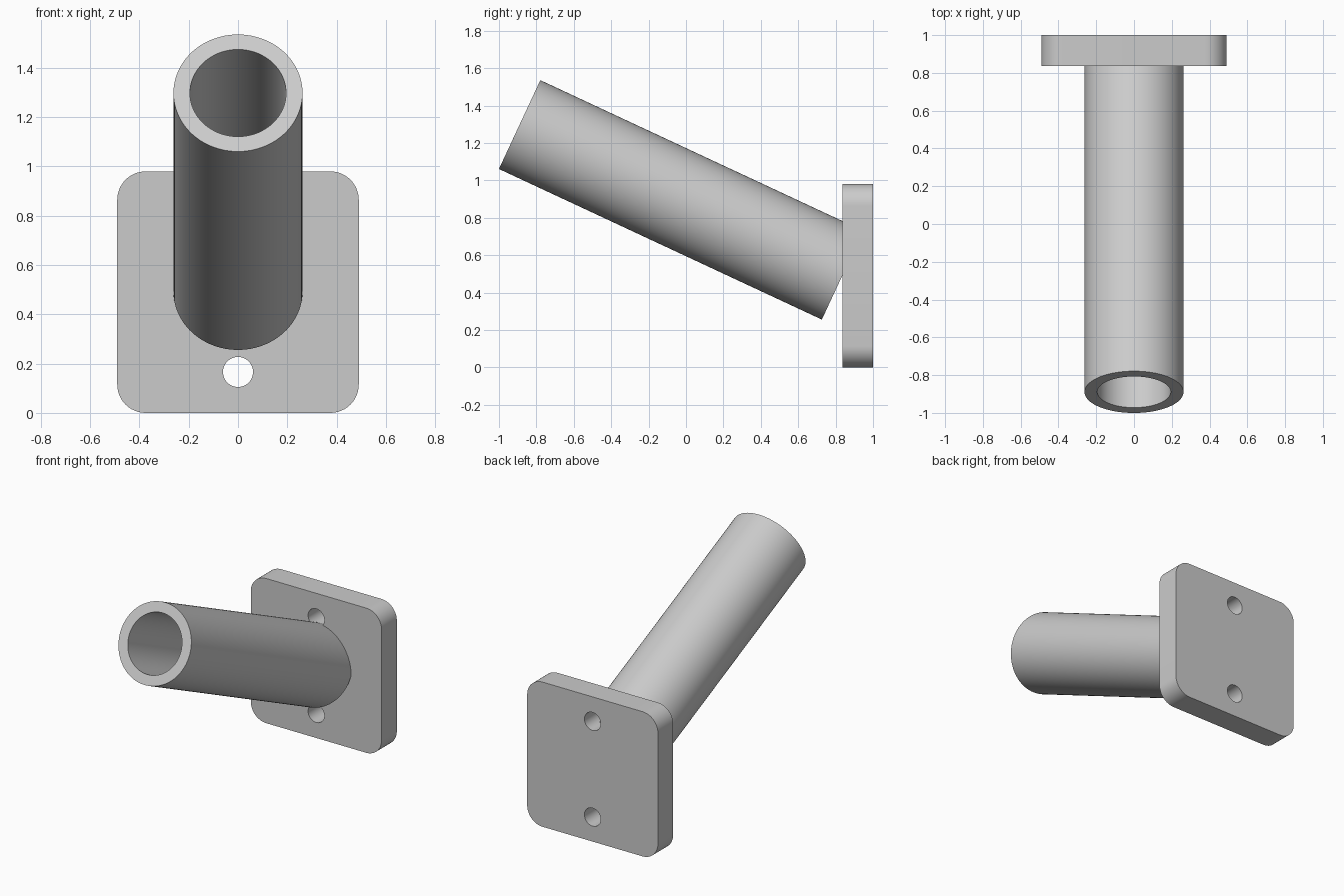
import bpy, bmesh, math
from mathutils import Matrix, Vector

if "Cube" in bpy.data.objects:
    bpy.data.objects.remove(bpy.data.objects["Cube"], do_unlink=True)

TILT = math.radians(25)
PLATE = 0.98
FACE_Y = 0.837
DEPTH = 1.0 - FACE_Y
LENGTH = 1.905

grey = bpy.data.materials.new("light_grey")
grey.use_nodes = True
colour = (0.6, 0.6, 0.6, 1)
grey.diffuse_color = colour
grey.node_tree.nodes["Principled BSDF"].inputs["Base Color"].default_value = colour


def make_object(name, bm):
    bmesh.ops.recalc_face_normals(bm, faces=bm.faces)
    mesh = bpy.data.meshes.new(name)
    bm.to_mesh(mesh)
    bm.free()
    obj = bpy.data.objects.new(name, mesh)
    bpy.context.collection.objects.link(obj)
    mesh.materials.append(grey)
    return obj


def smooth(obj):
    bpy.ops.object.select_all(action="DESELECT")
    obj.select_set(True)
    bpy.context.view_layer.objects.active = obj
    bpy.ops.object.shade_smooth_by_angle(angle=math.radians(30))


# Mounting plate with four rounded corners
bm = bmesh.new()
bmesh.ops.create_cube(bm, size=1, matrix=Matrix.Translation((0, FACE_Y + DEPTH / 2, PLATE / 2))
                      @ Matrix.Diagonal((PLATE, DEPTH, PLATE, 1)))
corners = [e for e in bm.edges if abs(e.verts[0].co.y - e.verts[1].co.y) > DEPTH / 2]
bmesh.ops.bevel(bm, geom=corners, offset=0.115, segments=12, profile=0.5, affect="EDGES")
plate = make_object("mounting_plate", bm)

# Two screw holes through the plate
bm = bmesh.new()
for z in (0.166, PLATE - 0.166):
    bmesh.ops.create_cone(bm, cap_ends=True, segments=48, radius1=0.061, radius2=0.061, depth=0.5,
                          matrix=Matrix.Translation((0, FACE_Y + DEPTH / 2, z))
                          @ Matrix.Rotation(math.pi / 2, 4, "X"))
cutter = make_object("screw_hole_cutter", bm)
cutter.hide_render = True
drill = plate.modifiers.new("screw_holes", "BOOLEAN")
drill.operation = "DIFFERENCE"
drill.solver = "EXACT"
drill.object = cutter
bpy.context.view_layer.objects.active = plate
bpy.ops.object.modifier_apply(modifier=drill.name)
bpy.data.objects.remove(cutter, do_unlink=True)
smooth(plate)

# Tilted tube: wall section spun round its axis, its lower end centred on the plate face
bm = bmesh.new()
section = [(0.262, 0), (0.262, -LENGTH), (0.195, -LENGTH), (0.195, 0)]
verts = [bm.verts.new((r, 0, z)) for r, z in section]
edges = [bm.edges.new((verts[i], verts[(i + 1) % 4])) for i in range(4)]
bmesh.ops.spin(bm, geom=verts + edges, axis=(0, 0, 1), cent=(0, 0, 0),
               angle=math.tau, steps=96, use_merge=True)
bmesh.ops.remove_doubles(bm, verts=bm.verts, dist=0.0001)
bmesh.ops.transform(bm, verts=bm.verts, matrix=Matrix.Translation(Vector((0, FACE_Y, PLATE / 2 + 0.003)))
                    @ Matrix.Rotation(-math.pi / 2 - TILT, 4, "X"))
smooth(make_object("angled_tube", bm))
